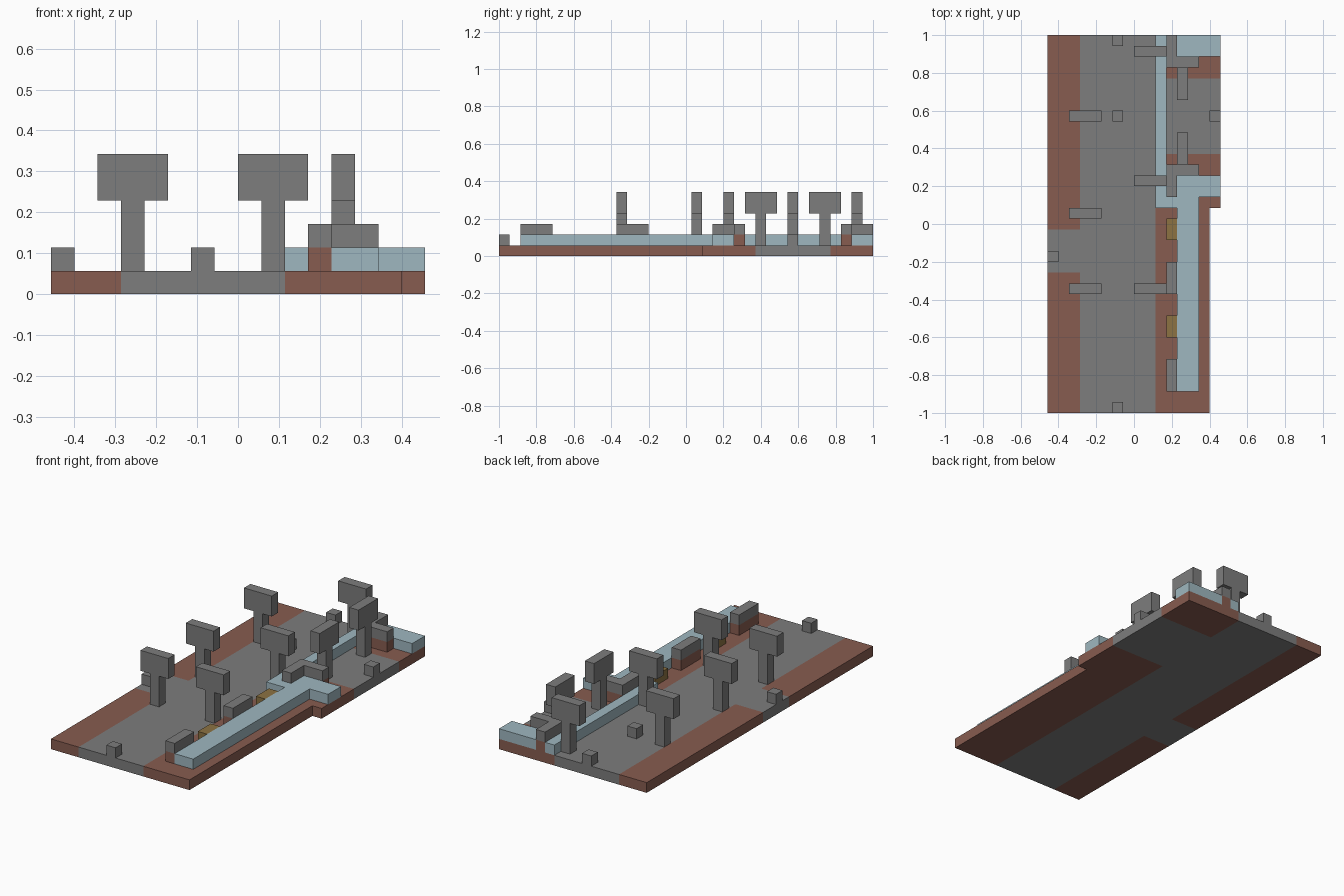
import bpy, bmesh
from mathutils import Vector

U = 2 / 35                      # one block
ORIGIN = Vector((8, 17.5, 0))   # plan centre, in blocks

if "Cube" in bpy.data.objects:
    bpy.data.objects.remove(bpy.data.objects["Cube"])


def material(name, rgb):
    m = bpy.data.materials.new(name)
    m.use_nodes = True
    m.diffuse_color = (*rgb, 1)
    m.node_tree.nodes["Principled BSDF"].inputs["Base Color"].default_value = (*rgb, 1)
    return m


grey = material("stone_grey", (0.205, 0.205, 0.205))
brown = material("brick_brown", (0.245, 0.107, 0.08))
blue = material("pale_blue", (0.345, 0.475, 0.525))
ochre = material("ochre", (0.265, 0.17, 0.055))


def prism(points, direction):
    """Extrude a closed outline given in block units."""
    bm = bmesh.new()
    face = bm.faces.new([bm.verts.new(p) for p in points])
    new = bmesh.ops.extrude_face_region(bm, geom=[face])["geom"]
    moved = [v for v in new if isinstance(v, bmesh.types.BMVert)]
    bmesh.ops.translate(bm, verts=moved, vec=direction)
    bmesh.ops.recalc_face_normals(bm, faces=bm.faces)
    return bm


def finish(bm, name, *mats):
    for v in bm.verts:
        v.co = (v.co - ORIGIN) * U
    mesh = bpy.data.meshes.new(name)
    bm.to_mesh(mesh)
    bm.free()
    for m in mats:
        mesh.materials.append(m)
    obj = bpy.data.objects.new(name, mesh)
    bpy.context.collection.objects.link(obj)
    return obj


def slab(name, outline, z, mat):
    """Plan outline, one block tall."""
    return finish(prism([(x, y, z) for x, y in outline], (0, 0, 1)), name, mat)


def rect(x0, y0, x1, y1):
    return [(x0, y0), (x1, y0), (x1, y1), (x0, y1)]


# Ground plate, cut along the path borders
bm = prism([(x, y, 0) for x, y in
            [(0, 0), (15, 0), (15, 19), (16, 19), (16, 35), (0, 35)]], (0, 0, 1))
cuts = [(0, c) for c in (3, 10)] + [(1, c) for c in (13, 17, 24, 31)]
for axis, c in cuts:
    co, no = Vector(), Vector()
    co[axis], no[axis] = c, 1
    bmesh.ops.bisect_plane(bm, geom=bm.verts[:] + bm.edges[:] + bm.faces[:],
                           plane_co=co, plane_no=no)
for f in bm.faces:
    c = f.calc_center_median()
    path = (3 <= c.x <= 10 or (c.x < 3 and 13 < c.y < 17)
            or (c.x > 10 and 24 < c.y < 31))
    f.material_index = 0 if path else 1
finish(bm, "ground_plate", grey, brown)

# Pale blue low walls
slab("long_blue_wall",
     [(12, 2), (14, 2), (14, 20), (16, 20), (16, 22), (12, 22), (12, 20),
      (11, 20), (11, 35), (10, 35), (10, 19), (12, 19)], 1, blue)
slab("back_blue_wall", rect(12, 33, 16, 35), 1, blue)

# Brown brick walls with grey caps
walls = {
    "front_wall": rect(11, 2, 12, 5),
    "middle_wall": rect(11, 11, 12, 14),
    "corner_wall": [(11, 20), (12, 20), (12, 22), (14, 22), (14, 23), (11, 23)],
    "back_corner_wall": [(11, 32), (14, 32), (14, 33), (12, 33), (12, 35), (11, 35)],
}
for name, outline in walls.items():
    slab(name, outline, 1, brown)
    slab(name + "_cap", outline, 2, grey)

# Ochre benches
for i, y in enumerate((7, 16)):
    slab(f"bench_{i + 1}", rect(11, y, 12, y + 2), 1, ochre)

# Grey stubs
for i, (x, y) in enumerate([(6, 0), (6, 27), (6, 34), (0, 14), (15, 27)]):
    slab(f"stub_{i + 1}", rect(x, y, x + 1, y + 1), 1, grey)

# T-shaped posts: narrow stem, wide head
TEE = [(0, 1), (1, 1), (1, 4), (2, 4), (2, 6), (-1, 6), (-1, 4), (0, 4)]
wide = [(3, 11), (3, 18), (3, 27), (9, 11), (9, 21), (9, 33)]
for i, (x, y) in enumerate(wide):
    finish(prism([(x + a, y, z) for a, z in TEE], (0, 1, 0)), f"post_{i + 1}", grey)
for i, (x, y) in enumerate([(12, 24), (12, 30)]):
    finish(prism([(x, y + a, z) for a, z in TEE], (1, 0, 0)), f"gate_post_{i + 1}", grey)
